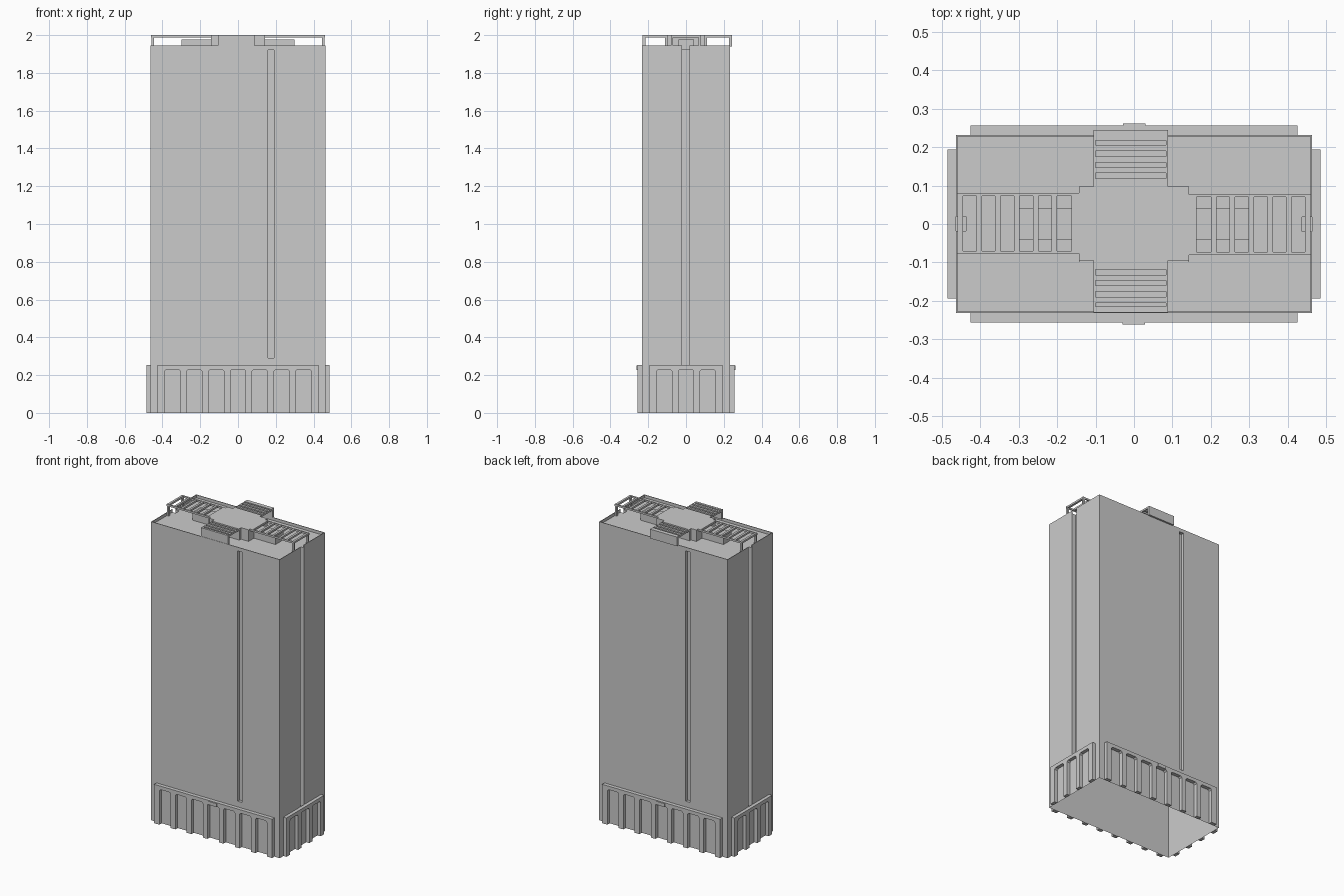
import bpy, bmesh
from math import pi
from mathutils import Matrix

if "Cube" in bpy.data.objects:
    bpy.data.objects.remove(bpy.data.objects["Cube"])

ROOF, EDGE, TOP = 1.925, 1.944, 2.0


def finish(bm, name):
    bmesh.ops.recalc_face_normals(bm, faces=bm.faces)
    me = bpy.data.meshes.new(name)
    bm.to_mesh(me)
    bm.free()
    ob = bpy.data.objects.new(name, me)
    bpy.context.collection.objects.link(ob)
    return ob


def boxes(name, items):
    """One object from (x0, x1, y0, y1, z0, z1) boxes."""
    bm = bmesh.new()
    for x0, x1, y0, y1, z0, z1 in items:
        m = Matrix.Translation(((x0 + x1) / 2, (y0 + y1) / 2, (z0 + z1) / 2))
        m = m @ Matrix.Diagonal((x1 - x0, y1 - y0, z1 - z0, 1))
        bmesh.ops.create_cube(bm, size=1, matrix=m)
    return finish(bm, name)


def turned(b):
    """Same box rotated half a turn about z."""
    return (-b[1], -b[0], -b[3], -b[2], b[4], b[5])


# tower body: recessed roof, end channels and window slots cut out, open underside
W, D = 0.463, 0.232
tower = boxes("tower", [(-W, W, -D, D, 0, EDGE)])
slot = (0.16, 0.19, -0.3, -0.212, 0.29, 1.92)
channel = (0.437, 0.5, -0.02, 0.018, 0.24, 2.1)
cuts = [("roof_cutter", [(-W + .004, W - .004, -D + .004, D - .004, ROOF, 2.1)]),
        ("slot_cutter", [slot, turned(slot)]),
        ("channel_cutter", [channel, turned(channel)])]
for name, items in cuts:
    cutter = boxes(name, items)
    cutter.hide_render = True
    mod = tower.modifiers.new(name, "BOOLEAN")
    mod.operation, mod.solver, mod.object = "DIFFERENCE", "EXACT", cutter
    bpy.context.view_layer.objects.active = tower
    bpy.ops.object.modifier_apply(modifier=name)
    bpy.data.objects.remove(cutter)
bm = bmesh.new()
bm.from_mesh(tower.data)
under = [f for f in bm.faces if f.calc_center_median().z < 0.001]
bmesh.ops.delete(bm, geom=under, context="FACES_ONLY")
bm.to_mesh(tower.data)
bm.free()


# base arcades: comb-shaped profile with chamfered openings, extruded to the wall
def arcade(name, half, count, outer, wall, angle):
    pitch, w, h, c = 0.1155, 0.041, 0.23, 0.009
    pts = [(-half, 0.253), (-half, 0)]
    for i in range(count):
        u = (i - (count - 1) / 2) * pitch
        pts += [(u - w, 0), (u - w, h - c), (u - w + c, h),
                (u + w - c, h), (u + w, h - c), (u + w, 0)]
    pts += [(half, 0), (half, 0.253)]
    bm = bmesh.new()
    face = bm.faces.new([bm.verts.new((u, -outer, z)) for u, z in pts])
    ext = bmesh.ops.extrude_face_region(bm, geom=[face])["geom"]
    verts = [v for v in ext if isinstance(v, bmesh.types.BMVert)]
    bmesh.ops.translate(bm, verts=verts, vec=(0, outer - wall, 0))
    bmesh.ops.rotate(bm, verts=bm.verts, matrix=Matrix.Rotation(angle, 3, "Z"))
    finish(bm, name)


arcade("front_arcade", 0.425, 7, 0.256, D, 0)
arcade("back_arcade", 0.425, 7, 0.256, D, pi)
arcade("right_arcade", 0.194, 3, 0.485, W, pi / 2)
arcade("left_arcade", 0.194, 3, 0.485, W, -pi / 2)

# small plaques over the middle openings
plaque = (-0.03, 0.028, -0.262, -0.254, 0.228, 0.25)
boxes("entrance_plaques", [plaque, turned(plaque)])

# central roof block with corner plates
corners = [(sx * .1415 - .0015, sx * .1415 + .0015, min(sy * .04, sy * .097),
            max(sy * .04, sy * .097), ROOF, TOP) for sx in (-1, 1) for sy in (-1, 1)]
boxes("roof_block", [(-0.14, 0.14, -0.095, 0.097, ROOF, TOP)] + corners)

# long pergolas along x: rails, slats, end posts and a plant box below
zb = 1.988
pergola = [(0.14, 0.461, -0.08, -0.073, zb, TOP), (0.14, 0.461, 0.07, 0.077, zb, TOP)]
edges = [0.14] + [0.2 + 0.049 * i for i in range(6)]
for i, x in enumerate(edges):
    pergola.append((x, x + (0.022 if i == 0 else 0.014), -0.08, 0.077, zb, TOP))
for y0, y1 in ((-0.08, -0.068), (0.065, 0.077)):
    pergola.append((0.446, 0.459, y0, y1, ROOF, TOP - 0.001))
plant = (0.14, 0.298, -0.04, 0.042, ROOF, 1.978)
boxes("right_pergola", pergola)
boxes("left_pergola", [turned(b) for b in pergola])
boxes("plant_boxes", [plant, turned(plant)])

# short louvred canopies along y: side rails, slats, outer and inner panels
for name, s, out in (("back_canopy", 1, 0.244), ("front_canopy", -1, 0.23)):
    spans = [(0.095, 0.118), (0.133, 0.147), (0.16, 0.176), (0.19, 0.205), (0.217, out)]
    items = [(-0.105, -0.1, 0.095, out, zb, TOP), (0.083, 0.088, 0.095, out, zb, TOP)]
    items += [(-0.1, 0.083, a, b, zb, TOP) for a, b in spans]
    items += [(-0.105, 0.088, out - 0.016, out, EDGE - 0.004, TOP - 0.001),
              (-0.105, 0.088, 0.095, 0.112, ROOF, TOP - 0.001)]
    boxes(name, [(x0, x1, min(s * a, s * b), max(s * a, s * b), z0, z1)
                 for x0, x1, a, b, z0, z1 in items])
